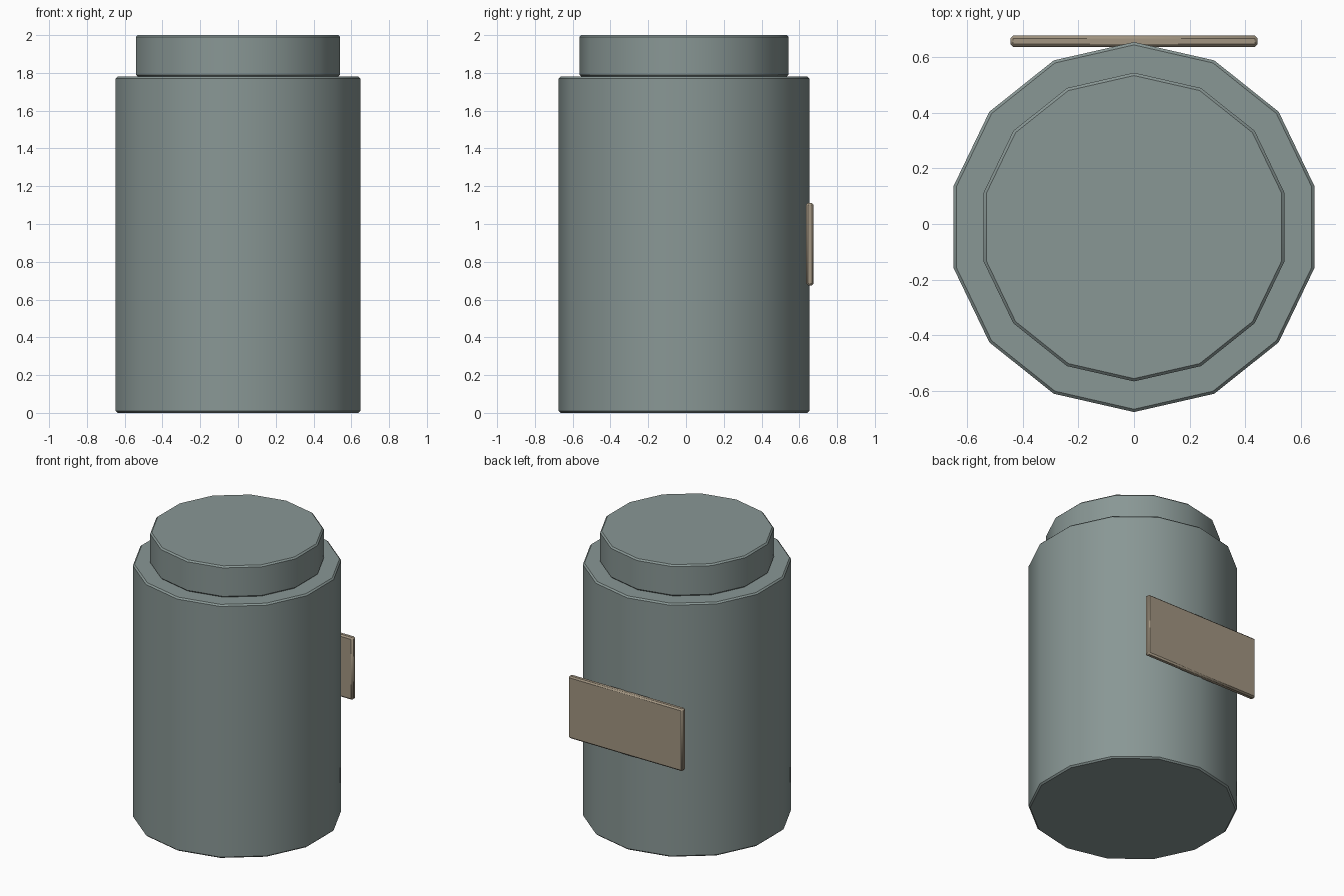
import bpy
import math

if "Cube" in bpy.data.objects:
    bpy.data.objects.remove(bpy.data.objects["Cube"])

CENTRE_Y = -0.011
SIDES = 14


def material(name, rgb):
    mat = bpy.data.materials.new(name)
    mat.diffuse_color = (*rgb, 1)
    mat.use_nodes = True
    mat.node_tree.nodes["Principled BSDF"].inputs["Base Color"].default_value = mat.diffuse_color
    return mat


def finish(name, mat, width):
    """Name the active object, bevel its edges and smooth the shallow ones."""
    obj = bpy.context.object
    obj.name = name
    obj.data.materials.append(mat)
    bpy.ops.object.transform_apply(location=False, rotation=True, scale=True)
    bpy.ops.object.shade_smooth_by_angle(angle=math.radians(30))
    bev = obj.modifiers.new("edge_bevel", 'BEVEL')
    bev.width = width
    bev.segments = 1
    bev.limit_method = 'ANGLE'
    bev.angle_limit = math.radians(40)
    return obj


def drum(name, radius, z0, z1, mat):
    bpy.ops.mesh.primitive_cylinder_add(
        vertices=SIDES, radius=radius, depth=z1 - z0,
        location=(0, CENTRE_Y, (z0 + z1) / 2))
    return finish(name, mat, 0.01)


glass = material("jar_grey_green", (0.25, 0.31, 0.30))
paper = material("label_tan", (0.36, 0.30, 0.22))

# Jar body and the narrower lid on top
drum("jar_body", 0.664, 0.0, 1.78, glass)
drum("jar_lid", 0.554, 1.78, 2.0, glass)

# Flat label plate on the back
bpy.ops.mesh.primitive_cube_add(size=1, location=(0, 0.656, 0.893))
bpy.context.object.scale = (0.888, 0.040, 0.437)
finish("label_plate", paper, 0.01)
